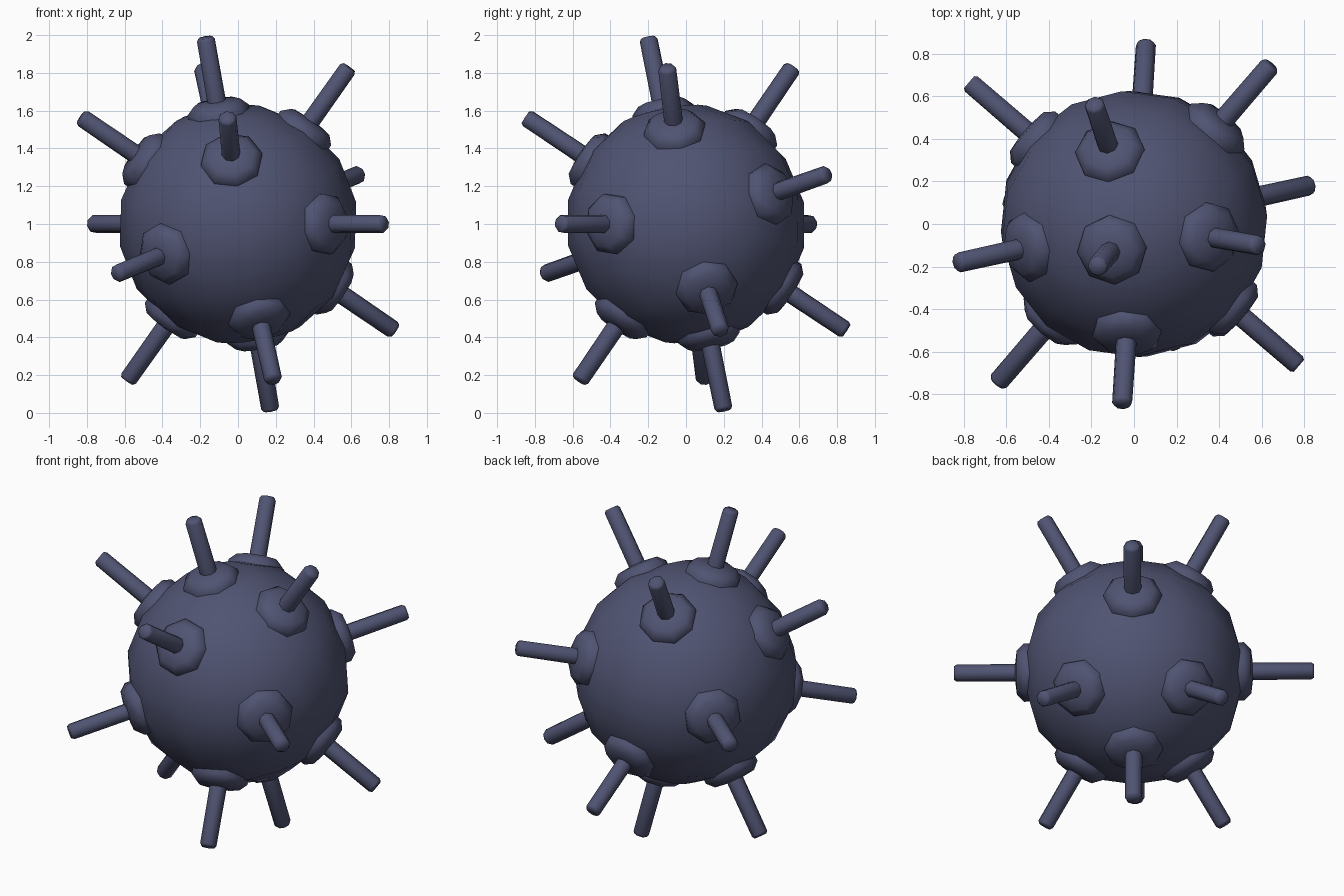
import bpy, bmesh, math
from mathutils import Matrix, Vector

if "Cube" in bpy.data.objects:
    bpy.data.objects.remove(bpy.data.objects["Cube"])

CENTRE = Vector((0, 0, 1))
R = 0.637          # ball radius
TIP = 1.022        # distance of rod tips from the centre

mat = bpy.data.materials.new("dark blue grey")
mat.diffuse_color = (0.08, 0.088, 0.168, 1)
mat.use_nodes = True
mat.node_tree.nodes["Principled BSDF"].inputs["Base Color"].default_value = mat.diffuse_color

# Tilted frame: local x and y lie on the equator, local z is the pole
az, tilt = math.radians(-40.7), math.radians(15)
FRAME = Matrix.Rotation(az, 3, 'Z') @ Matrix.Rotation(tilt, 3, 'X')


def add_object(name, bm, rot, angle):
    bmesh.ops.recalc_face_normals(bm, faces=bm.faces)
    me = bpy.data.meshes.new(name)
    bm.to_mesh(me)
    bm.free()
    me.materials.append(mat)
    ob = bpy.data.objects.new(name, me)
    bpy.context.collection.objects.link(ob)
    ob.matrix_world = Matrix.Translation(CENTRE) @ rot.to_4x4()
    bpy.ops.object.select_all(action='DESELECT')
    ob.select_set(True)
    bpy.context.view_layer.objects.active = ob
    bpy.ops.object.shade_smooth_by_angle(angle=math.radians(angle))


def lathe(name, profile, sides, rot, angle):
    """Closed turned solid along local z from (radius, height) pairs."""
    bm = bmesh.new()
    rings = [[bm.verts.new((r * math.cos(2 * math.pi * i / sides),
                            r * math.sin(2 * math.pi * i / sides), h))
              for i in range(sides)] for r, h in profile]
    for a, b in zip(rings, rings[1:]):
        for i in range(sides):
            j = (i + 1) % sides
            bm.faces.new((a[i], a[j], b[j], b[i]))
    bm.faces.new(rings[0])
    bm.faces.new(rings[-1])
    add_object(name, bm, rot, angle)


# Ball body
bm = bmesh.new()
bmesh.ops.create_uvsphere(bm, u_segments=16, v_segments=8, radius=R)
add_object("ball_body", bm, FRAME, 60)

# Spike directions: two poles, four on the equator, four on each 45 degree ring
spots = [(90, 0), (-90, 0)]
spots += [(0, a) for a in range(0, 360, 90)]
spots += [(lat, a) for lat in (45, -45) for a in range(45, 360, 90)]

for n, (lat, lon) in enumerate(spots, 1):
    rot = (FRAME @ Matrix.Rotation(math.radians(lon), 3, 'Z')
           @ Matrix.Rotation(math.radians(90 - lat), 3, 'Y'))
    # Raised octagonal collar
    lathe(f"collar_{n}", [(0.165, 0.58), (0.165, 0.625), (0.125, 0.665), (0.04, 0.675)],
          8, rot, 60)
    # Rod with a slightly eased tip
    lathe(f"rod_{n}", [(0.05, 0.6), (0.048, TIP - 0.015), (0.038, TIP)], 8, rot, 60)
